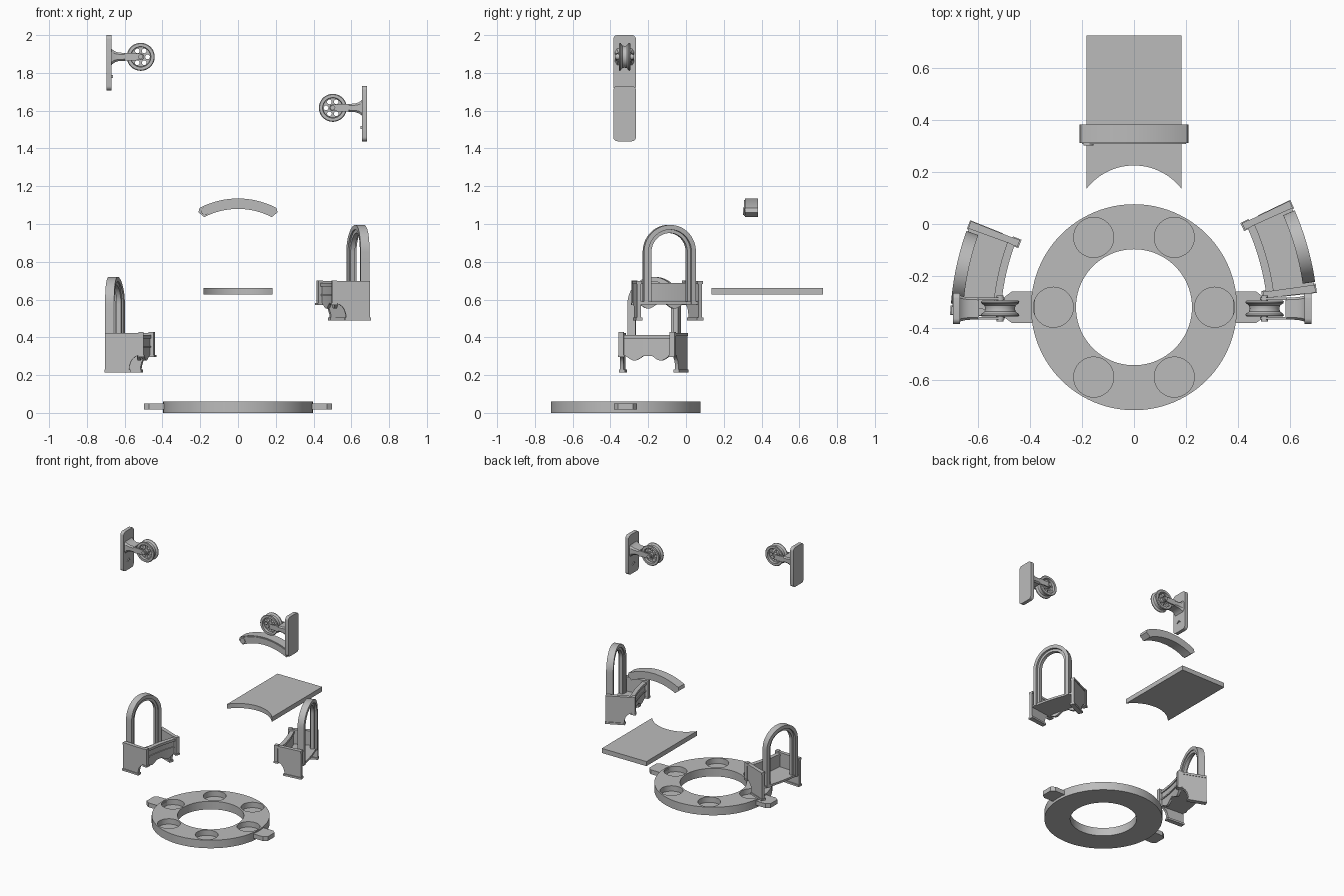
import bpy, bmesh, math
from math import sin, cos, pi, radians

if "Cube" in bpy.data.objects:
    bpy.data.objects.remove(bpy.data.objects["Cube"])

grey = bpy.data.materials.new("plain_grey")
grey.diffuse_color = (0.5, 0.5, 0.5, 1)
grey.use_nodes = True
grey.node_tree.nodes["Principled BSDF"].inputs["Base Color"].default_value = grey.diffuse_color


def loft(name, rings, closed=False, angle=30):
    """Skin a list of equal-length closed sections; cap the ends unless closed."""
    bm = bmesh.new()
    vs = [[bm.verts.new(p) for p in ring] for ring in rings]
    n, m = len(vs[0]), len(vs)
    for i in range(m if closed else m - 1):
        a, b = vs[i], vs[(i + 1) % m]
        for j in range(n):
            k = (j + 1) % n
            bm.faces.new((a[j], a[k], b[k], b[j]))
    if not closed:
        bm.faces.new(vs[0])
        bm.faces.new(vs[-1])
    bmesh.ops.recalc_face_normals(bm, faces=bm.faces)
    me = bpy.data.meshes.new(name)
    bm.to_mesh(me)
    bm.free()
    me.materials.append(grey)
    ob = bpy.data.objects.new(name, me)
    bpy.context.collection.objects.link(ob)
    smooth(ob, angle)
    return ob


def smooth(ob, angle=30):
    bpy.ops.object.select_all(action='DESELECT')
    bpy.context.view_layer.objects.active = ob
    ob.select_set(True)
    bpy.ops.object.shade_smooth_by_angle(angle=radians(angle))


def circle(cx, cy, r, n=32):
    return [(cx + r * cos(2 * pi * i / n), cy + r * sin(2 * pi * i / n)) for i in range(n)]


def arc(cx, cy, r, a0, a1, n):
    return [(cx + r * cos(radians(a0 + (a1 - a0) * i / n)),
             cy + r * sin(radians(a0 + (a1 - a0) * i / n))) for i in range(n + 1)]


def prism_z(name, outline, z0, z1):
    return loft(name, [[(x, y, z) for x, y in outline] for z in (z0, z1)])


def prism_y(name, outline, y0, y1):
    return loft(name, [[(x, y, z) for x, z in outline] for y in (y0, y1)])


def cut(ob, cutters):
    for c in cutters:
        mod = ob.modifiers.new("cut", 'BOOLEAN')
        mod.operation, mod.solver, mod.object = 'DIFFERENCE', 'EXACT', c
        bpy.ops.object.select_all(action='DESELECT')
        bpy.context.view_layer.objects.active = ob
        ob.select_set(True)
        bpy.ops.object.modifier_apply(modifier=mod.name)
        bpy.data.objects.remove(c, do_unlink=True)
    smooth(ob)


# Base ring with six blind pockets and two side tabs
CY = -0.32
ring = loft("base_ring", [[(r * cos(a), CY + r * sin(a), z)
            for r, z in ((0.223, 0), (0.396, 0), (0.396, 0.06), (0.223, 0.06))]
            for a in (2 * pi * i / 96 for i in range(96))], closed=True)
cut(ring, [prism_z("pocket_cutter", circle(0.31 * cos(k * pi / 3), CY + 0.31 * sin(k * pi / 3), 0.077, 40),
                   0.02, 0.1) for k in range(6)])
for s in (-1, 1):
    prism_z("ring_tab", [(s * x, CY + y) for x, y in (
        (0.38, -0.06), (0.47, -0.06), (0.497, -0.04), (0.497, 0.04), (0.47, 0.06), (0.38, 0.06))],
        0.018, 0.05)

# Flat shelf plate with a concave front edge
prism_z("shelf_plate", [(0.183, 0.725), (-0.183, 0.725)] +
        arc(0, -0.006, 0.231, 142.4, 37.6, 28), 0.628, 0.662)

# Curved handle bar with pointed ends, a raised rim and a round boss
h = 27.5
prism_y("arched_bar", arc(0, 0.694, 0.441, 90 - h, 90 + h, 28) + [(-0.21, 1.062)] +
        arc(0, 0.694, 0.386, 90 + h, 90 - h, 28) + [(0.21, 1.062)], 0.312, 0.382)
prism_y("arched_bar_face", arc(0, 0.694, 0.434, 90 - h, 90 + h, 28) +
        arc(0, 0.694, 0.393, 90 + h, 90 - h, 28), 0.307, 0.32)
prism_y("bar_boss", circle(-0.175, 1.068, 0.02), 0.302, 0.33)


# Wall bracket: rounded back plate, flared arm, fork, grooved wheel
def wheel_bracket(sx, xo, zt):
    yc, zc, ax = -0.325, zt - 0.115, 0.18        # ax: axle distance from plate back

    def X(d):
        return sx * (xo - d)
    r, outline = 0.022, []
    for cy, cz, a in ((0.038, zt - r, 0), (-0.038, zt - r, 90),
                      (-0.038, zt - 0.292 + r, 180), (0.038, zt - 0.292 + r, 270)):
        outline += arc(yc + cy, cz, r, a, a + 90, 6)
    loft("back_plate", [[(X(d), y, z) for y, z in outline] for d in (0, 0.026)])
    # arm flares where it meets the plate
    loft("bracket_arm", [[(X(d), yc + y * w, zc + z * t) for y, z in
                          ((-1, -0.6), (-0.8, -1), (0.8, -1), (1, -0.6),
                           (1, 0.6), (0.8, 1), (-0.8, 1), (-1, 0.6))]
                         for d, w, t in ((0.02, 0.052, 0.05), (0.03, 0.049, 0.038), (0.045, 0.045, 0.028),
                                         (0.065, 0.043, 0.022), (0.1, 0.042, 0.021))])
    for s in (-1, 1):
        cheek = [(0.095, -0.021), (0.095, 0.021)] + arc(ax, 0, 0.017, 90, -90, 10)
        prism_y("fork_cheek", [(X(d), zc + z) for d, z in cheek], yc + s * 0.033, yc + s * 0.042)
    prism_y("axle", circle(X(ax), zc, 0.013, 20), yc - 0.05, yc + 0.05)
    # wheel: thin web, wide rim with a groove
    prof = [(0.006, -0.03), (0.018, -0.03), (0.018, -0.012), (0.052, -0.012), (0.054, -0.03), (0.07, -0.03),
            (0.074, -0.026), (0.073, -0.021), (0.06, -0.012), (0.057, 0), (0.06, 0.012), (0.073, 0.021),
            (0.074, 0.026), (0.07, 0.03), (0.054, 0.03), (0.052, 0.012), (0.018, 0.012), (0.018, 0.03),
            (0.006, 0.03)]
    wheel = loft("wheel", [[(X(ax) + p * cos(a), yc + y, zc + p * sin(a)) for p, y in prof]
                 for a in (2 * pi * i / 48 for i in range(48))], closed=True)
    cut(wheel, [prism_y("hole_cutter", circle(X(ax) + 0.036 * cos(k * pi / 3), zc + 0.036 * sin(k * pi / 3),
                                              0.0125, 16), yc - 0.06, yc + 0.06) for k in range(6)])
    # small wedge stop below the arm
    loft("wedge_stop", [[(X(d), yc + y, zt - 0.22 + z) for y, z in
                         ((-0.018, -0.008), (0, 0.01), (0.018, -0.008), (0, 0.002))] for d in (0.02, 0.033)])


wheel_bracket(-1, 0.695, 2.0)
wheel_bracket(1, 0.682, 1.73)


# Curved balcony unit: floor, inner panel, legged end walls, tall arch
def balcony(ox, oy, z0, face):
    R, H, A = 1.1, 0.176, radians(face)

    def P(s, t, z):
        a = t / R
        x, y = (R + s) * cos(a) - R, (R + s) * sin(a)
        return (ox + x * cos(A) - y * sin(A), oy + x * sin(A) + y * cos(A), z0 + z)

    def along(name, section, t0=-H, t1=H, n=32):
        ts = [t0 + (t1 - t0) * i / n for i in range(n + 1)]
        loft(name, [[P(s, t, z) for s, z in section(t)] for t in ts])

    def rect(s0, s1, a, b):
        return [(s0, a), (s1, a), (s1, b), (s0, b)]

    along("floor", lambda t: rect(-0.18, -0.003, 0.085, 0.1))

    def wave(t):
        return 0.078 - 0.016 * cos(2 * pi * (abs(t) - 0.085) / 0.17)
    along("inner_panel", lambda t: rect(-0.182, -0.165, wave(t), 0.19))
    along("panel_rail", lambda t: rect(-0.19, -0.16, 0.18, 0.198))
    along("panel_molding", lambda t: rect(-0.188, -0.17, 0.13, 0.14))

    wall = ([(0, 0), (0, 0.205), (-0.19, 0.205), (-0.19, 0.09)] +
            arc(-0.19, 0.03, 0.06, 90, 25, 8) + [(-0.128, 0.03), (-0.126, 0)])
    for s in (-1, 1):
        def slab(name, outline, t0, t1):
            loft(name, [[P(d, s * t, z) for d, z in outline] for t in (t0, t1)])
        slab("end_wall", wall, H - 0.018, H + 0.004)
        slab("foot", rect(-0.133, 0.004, 0, 0.014), H - 0.026, H + 0.01)
        slab("end_wall_rim", rect(-0.195, 0, 0.192, 0.208), H - 0.022, H + 0.008)
        slab("corner_post", rect(-0.202, -0.176, 0.08, 0.212), H - 0.024, H + 0.01)
        slab("post_base", rect(-0.207, -0.172, 0.08, 0.092), H - 0.028, H + 0.014)

    # arch frames follow the curved outer edge
    def frame(name, r0, r1, s0, s1):
        path = [(1, 0, 0.085 - 0.362 + 0.277 * i / 6) for i in range(6)]
        path += [(cos(pi * i / 32), sin(pi * i / 32), 0) for i in range(33)]
        path += [(-1, 0, -0.277 * i / 6) for i in range(1, 7)]
        loft(name, [[P(s, r * c, 0.362 + r * k + dz) for s, r in
                     ((s0, r0), (s1, r0), (s1, r1), (s0, r1))] for c, k, dz in path])
    frame("arch_outer_frame", 0.118, 0.143, -0.045, 0.003)
    frame("arch_inner_frame", 0.1, 0.12, -0.037, -0.012)


balcony(0.663, -0.083, 0.49, 16)
balcony(-0.68, -0.165, 0.215, 168)
